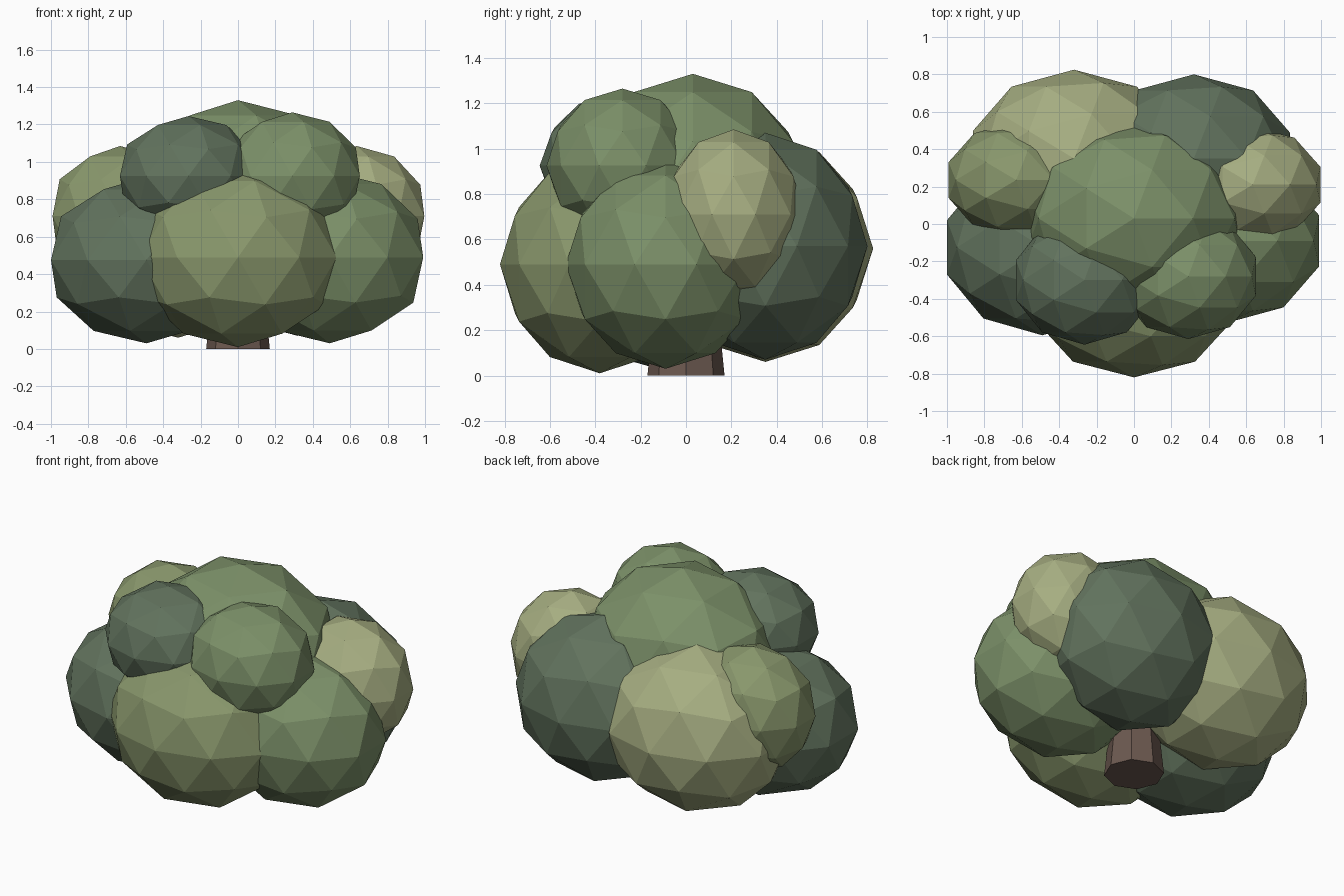
import bpy

if "Cube" in bpy.data.objects:
    bpy.data.objects.remove(bpy.data.objects["Cube"])

def material(name, rgb):
    m = bpy.data.materials.new(name)
    m.diffuse_color = (*rgb, 1)
    m.use_nodes = True
    m.node_tree.nodes["Principled BSDF"].inputs["Base Color"].default_value = m.diffuse_color
    return m

mid = material("mid_green", (0.20, 0.28, 0.14))
fresh = material("fresh_green", (0.25, 0.31, 0.15))
dark = material("dark_green", (0.12, 0.17, 0.11))
pale = material("pale_green", (0.38, 0.42, 0.22))
bark = material("bark", (0.15, 0.10, 0.08))

def leaf_clump(name, centre, radii, mat):
    """Low-poly faceted foliage ball squashed to the given radii."""
    bpy.ops.mesh.primitive_ico_sphere_add(subdivisions=2, radius=1, location=centre)
    ob = bpy.context.object
    ob.name = name
    ob.scale = radii
    bpy.ops.object.transform_apply(location=False, rotation=False, scale=True)
    ob.data.materials.append(mat)

# Tapered trunk
bpy.ops.mesh.primitive_cone_add(vertices=8, radius1=0.17, radius2=0.12,
                                depth=0.5, location=(0, 0, 0.25))
trunk = bpy.context.object
trunk.name = "trunk"
trunk.data.materials.append(bark)

# Large lower clumps and crown
leaf_clump("front_clump", (0, -0.38, 0.49), (0.555, 0.44, 0.48), fresh)
leaf_clump("right_clump", (0.49, -0.09, 0.49), (0.526, 0.44, 0.46), mid)
leaf_clump("left_clump", (-0.49, -0.125, 0.475), (0.536, 0.47, 0.445), dark)
leaf_clump("back_right_clump", (0.32, 0.35, 0.57), (0.54, 0.45, 0.50), dark)
leaf_clump("back_left_clump", (-0.32, 0.35, 0.56), (0.57, 0.475, 0.50), pale)
leaf_clump("crown_clump", (0, 0.03, 0.79), (0.60, 0.52, 0.54), mid)

# Small upper clumps
leaf_clump("upper_front_right_clump", (0.29, -0.28, 0.925), (0.38, 0.335, 0.34), mid)
leaf_clump("upper_front_left_clump", (-0.265, -0.30, 0.925), (0.385, 0.345, 0.32), dark)
leaf_clump("upper_right_clump", (0.635, 0.21, 0.71), (0.38, 0.31, 0.375), pale)
leaf_clump("upper_left_clump", (-0.63, 0.235, 0.71), (0.38, 0.31, 0.375), fresh)
